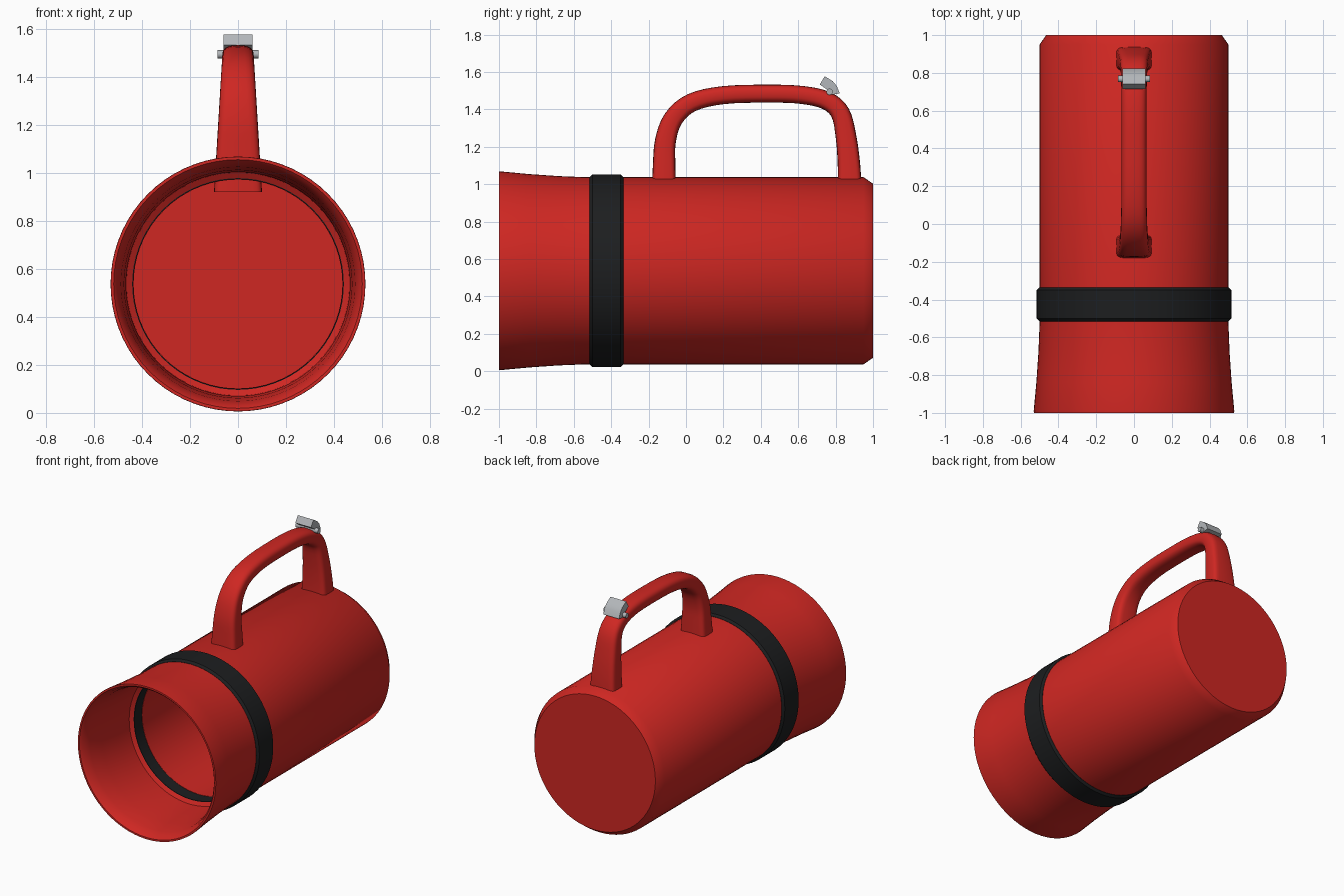
import bpy, bmesh, math
from mathutils import Vector

if "Cube" in bpy.data.objects:
    bpy.data.objects.remove(bpy.data.objects["Cube"])

CZ = 0.537  # height of the barrel axis


def material(name, rgb):
    m = bpy.data.materials.new(name)
    m.diffuse_color = (*rgb, 1)
    m.use_nodes = True
    m.node_tree.nodes["Principled BSDF"].inputs["Base Color"].default_value = m.diffuse_color
    return m


RED = material("red", (0.62, 0.02, 0.016))
BLACK = material("black", (0.012, 0.013, 0.014))
METAL = material("metal", (0.45, 0.47, 0.49))


def finish(bm, name, mat, angle=35):
    bmesh.ops.remove_doubles(bm, verts=bm.verts, dist=1e-5)
    bmesh.ops.recalc_face_normals(bm, faces=bm.faces)
    me = bpy.data.meshes.new(name)
    bm.to_mesh(me)
    bm.free()
    me.materials.append(mat)
    ob = bpy.data.objects.new(name, me)
    bpy.context.collection.objects.link(ob)
    bpy.ops.object.select_all(action='DESELECT')
    ob.select_set(True)
    bpy.context.view_layer.objects.active = ob
    bpy.ops.object.shade_smooth_by_angle(angle=math.radians(angle))
    return ob


def skin(rings, bm, wrap=False):
    """Join successive vertex rings with quads."""
    loops = [[bm.verts.new(p) for p in r] for r in rings]
    pairs = list(zip(loops, loops[1:])) + ([(loops[-1], loops[0])] if wrap else [])
    for a, b in pairs:
        n = len(a)
        for i in range(n):
            bm.faces.new((a[i], a[(i + 1) % n], b[(i + 1) % n], b[i]))
    return loops


def lathe(name, profile, mat, wrap=False, seg=72):
    """Revolve (radius, y) points about the barrel axis."""
    bm = bmesh.new()
    rings = [[(r * math.cos(t), y, CZ + r * math.sin(t))
              for t in (2 * math.pi * i / seg for i in range(seg))] for r, y in profile]
    loops = skin(rings, bm, wrap)
    if not wrap:
        bm.faces.new(loops[0])
        bm.faces.new(loops[-1])
    return finish(bm, name, mat)


# Barrel: back cap, outer wall, flared mouth, inner wall and floor
lathe("barrel", [(0.465, 1.0), (0.5, 0.95), (0.5, -0.53), (0.506, -0.68), (0.517, -0.84),
                 (0.531, -0.99), (0.53, -1.0), (0.518, -1.0), (0.505, -0.985),
                 (0.488, -0.93), (0.475, -0.82), (0.467, -0.66), (0.465, -0.53),
                 (0.441, -0.515), (0.441, -0.43), (0.435, -0.43), (0.435, 0.94)], RED)

# Rubber band set through the wall
B = 0.014
lathe("band", [(0.437, -0.515), (0.515 - B, -0.515), (0.515, -0.515 + B),
               (0.515, -0.335 - B), (0.515 - B, -0.335), (0.437, -0.335)], BLACK, wrap=True)


# Handle: tapered rounded-square section swept along a smoothed path
def catmull(pts, steps):
    p = [pts[0]] + pts + [pts[-1]]
    out = []
    for i in range(1, len(p) - 2):
        a, b, c, d = p[i - 1:i + 3]
        for s in range(steps):
            t = s / steps
            out.append(0.5 * (2 * b + (c - a) * t + (2 * a - 5 * b + 4 * c - d) * t * t
                              + (3 * b - a - 3 * c + d) * t ** 3))
    return out + [pts[-1]]


path = [Vector((0, y, z)) for y, z in [
    (-0.118, 0.92), (-0.117, 1.09), (-0.11, 1.23), (-0.068, 1.35), (0.03, 1.436),
    (0.2, 1.476), (0.44, 1.484), (0.62, 1.477), (0.75, 1.447), (0.825, 1.38),
    (0.856, 1.25), (0.872, 1.09), (0.875, 0.92)]]
path = catmull(path, 4)
rings = []
for i, p in enumerate(path):
    tan = (path[min(i + 1, len(path) - 1)] - path[max(i - 1, 0)]).normalized()
    nor = tan.cross(Vector((1, 0, 0)))
    h = min(1, max(0, (p.z - 0.92) / 0.56))
    half_x = 0.1 - 0.034 * h
    half_n = 0.066 - 0.018 * h
    e = 2 / (6 - 3.2 * h)
    ring = []
    for k in range(24):
        c, s = math.cos(math.tau * k / 24), math.sin(math.tau * k / 24)
        u = math.copysign(abs(c) ** e, c) * half_x
        v = math.copysign(abs(s) ** e, s) * half_n
        ring.append(p + Vector((u, 0, 0)) + nor * v)
    rings.append(ring)
bm = bmesh.new()
loops = skin(rings, bm)
bm.faces.new(loops[0])
bm.faces.new(loops[-1])
finish(bm, "handle", RED, 50)

# Thumb lever on the handle: bent plate extruded across x
side = [(0.715, 1.533), (0.742, 1.577), (0.785, 1.55), (0.806, 1.525),
        (0.822, 1.485), (0.775, 1.478), (0.755, 1.505)]
bm = bmesh.new()
loops = skin([[(x, y, z) for y, z in side] for x in (-0.06, 0.06)], bm)
bm.faces.new(loops[0])
bm.faces.new(loops[1])
finish(bm, "lever", METAL, 25)

# Hinge pin
bm = bmesh.new()
loops = skin([[(x, 0.768 + 0.017 * math.cos(math.tau * k / 20),
                1.494 + 0.017 * math.sin(math.tau * k / 20)) for k in range(20)]
              for x in (-0.086, 0.086)], bm)
bm.faces.new(loops[0])
bm.faces.new(loops[1])
finish(bm, "hinge_pin", METAL)
